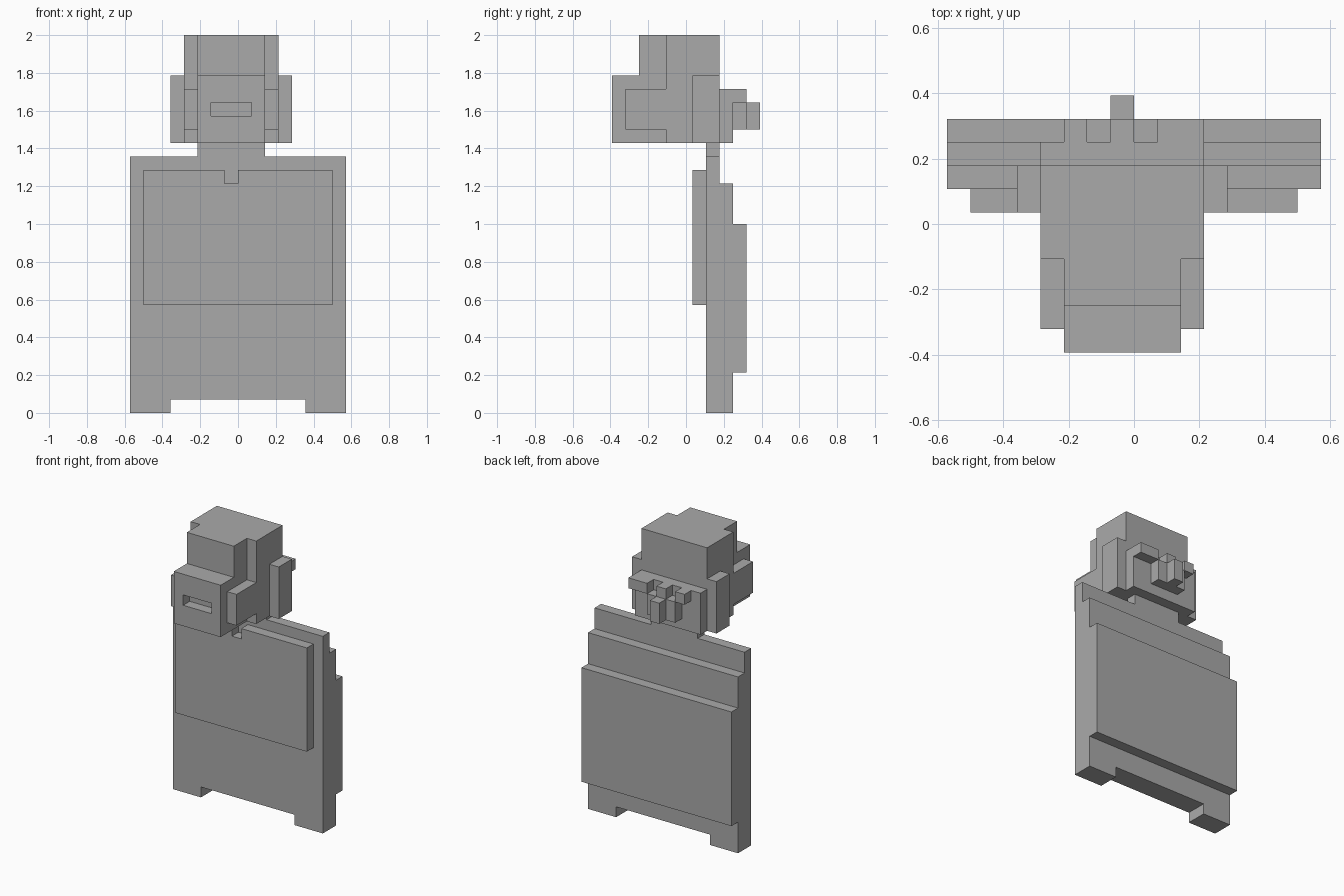
import bpy
import bmesh

cube = bpy.data.objects.get("Cube")
if cube:
    bpy.data.objects.remove(cube)

UNIT = 1 / 14      # one block
DEPTH_SHIFT = 5.5  # blocks from the front-most face to the centre
CENTRE = -1        # head is mirrored as x -> CENTRE - x

grey = bpy.data.materials.new("plain grey")
colour = (0.4, 0.4, 0.4, 1)
grey.use_nodes = True
grey.diffuse_color = colour
grey.node_tree.nodes["Principled BSDF"].inputs["Base Color"].default_value = colour


def slab(name, outline, y0, y1):
    """Extrude an x-z outline from y0 to y1, all in blocks."""
    bm = bmesh.new()
    verts = [bm.verts.new((x * UNIT, (y0 - DEPTH_SHIFT) * UNIT, z * UNIT)) for x, z in outline]
    face = bm.faces.new(verts)
    extruded = bmesh.ops.extrude_face_region(bm, geom=[face], use_keep_orig=True)
    moved = [g for g in extruded["geom"] if isinstance(g, bmesh.types.BMVert)]
    bmesh.ops.translate(bm, verts=moved, vec=(0, (y1 - y0) * UNIT, 0))
    bmesh.ops.recalc_face_normals(bm, faces=bm.faces)
    mesh = bpy.data.meshes.new(name)
    bm.to_mesh(mesh)
    bm.free()
    mesh.materials.append(grey)
    obj = bpy.data.objects.new(name, mesh)
    bpy.context.collection.objects.link(obj)
    return obj


def box(name, x, y, z):
    outline = [(x[0], z[0]), (x[1], z[0]), (x[1], z[1]), (x[0], z[1])]
    return slab(name, outline, *y)


def box_pair(name, x, y, z):
    box("left_" + name, x, y, z)
    box("right_" + name, (CENTRE - x[1], CENTRE - x[0]), y, z)


def body_outline(top):
    """Full-width panel with two short feet."""
    return [(-8, 0), (-5, 0), (-5, 1), (5, 1), (5, 0), (8, 0), (8, top), (-8, top)]


# Body layers, front to back
slab("chest_plate", [(-7, 8), (7, 8), (7, 18), (0, 18), (0, 17),
                     (-1, 17), (-1, 18), (-7, 18)], 6, 7)
slab("body_front", body_outline(19), 7, 8)
slab("body_back", body_outline(17), 8, 9)
box("back_panel", (-8, 8), (9, 10), (3, 14))

# Neck and head
box("neck", (-3, 2), (7, 8), (19, 20))
box("head_core", (-3, 2), (2, 8), (20, 28))
box_pair("head_side", (2, 3), (4, 8), (20, 28))
box_pair("face_side", (2, 3), (1, 4), (21, 24))
box_pair("ear", (3, 4), (6, 8), (20, 25))

# Snout with a recessed mouth
snout = box("snout", (-3, 2), (0, 2), (20, 25))
cutter = box("mouth_cutter", (-2, 1), (-1, 1), (22, 23))
cutter.hide_render = True
cut = snout.modifiers.new("mouth", "BOOLEAN")
cut.operation = "DIFFERENCE"
cut.solver = "EXACT"
cut.object = cutter
depsgraph = bpy.context.evaluated_depsgraph_get()
snout.data = bpy.data.meshes.new_from_object(snout.evaluated_get(depsgraph))
snout.modifiers.clear()
bpy.data.objects.remove(cutter)

# Knot on the back of the head
box("head_back", (-4, 3), (8, 9), (20, 24))
box("left_knot_band", (1, 3), (9, 10), (23, 24))
box("right_knot_band", (-3, -2), (9, 10), (23, 24))
box("knot_centre", (-1, 0), (9, 10), (21, 24))
box_pair("knot_loop", (0, 1), (9, 10), (21, 23))
box("knot_tail", (-1, 0), (10, 11), (21, 23))
